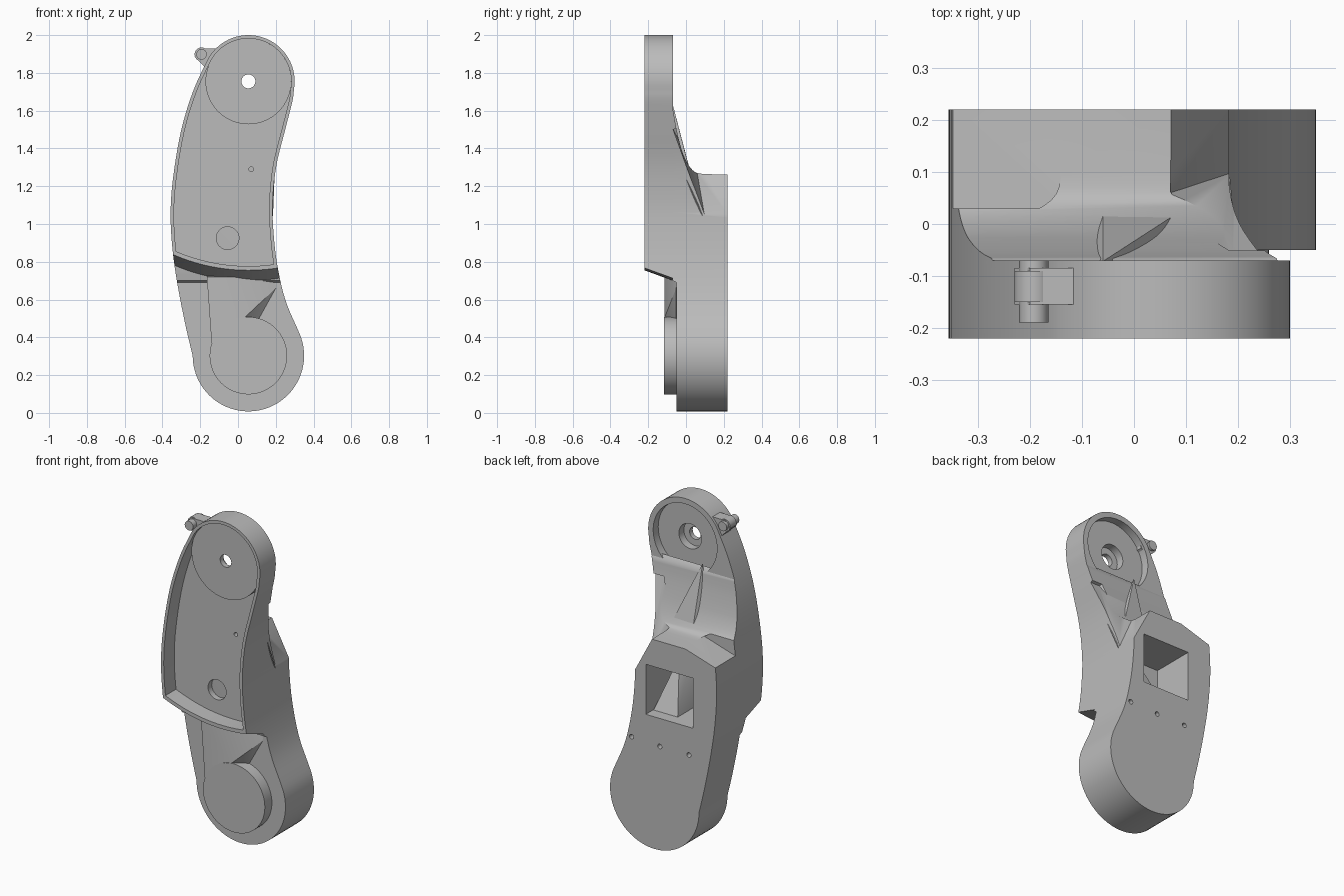
import bpy, bmesh, math
from mathutils import Vector, Matrix

if "Cube" in bpy.data.objects:
    bpy.data.objects.remove(bpy.data.objects["Cube"])

grey = bpy.data.materials.new("light_grey")
grey.diffuse_color = (0.5, 0.5, 0.5, 1)
grey.use_nodes = True
grey.node_tree.nodes["Principled BSDF"].inputs["Base Color"].default_value = grey.diffuse_color
CX, TOP_Z, LOW_Z = 0.055, 1.755, 0.303


def finish(name, bm):
    bmesh.ops.recalc_face_normals(bm, faces=bm.faces)
    me = bpy.data.meshes.new(name)
    bm.to_mesh(me)
    bm.free()
    me.materials.append(grey)
    ob = bpy.data.objects.new(name, me)
    bpy.context.collection.objects.link(ob)
    return ob


def prism(name, pts, lo, hi, axis="y"):
    """Extrude a closed profile: (x, z) along y, or (y, z) along x."""
    bm = bmesh.new()
    place = (lambda p, d: (p[0], d, p[1])) if axis == "y" else (lambda p, d: (d, p[0], p[1]))
    a = [bm.verts.new(place(p, lo)) for p in pts]
    b = [bm.verts.new(place(p, hi)) for p in pts]
    bm.faces.new(a)
    bm.faces.new(b[::-1])
    for i in range(len(pts)):
        j = (i + 1) % len(pts)
        bm.faces.new((a[i], a[j], b[j], b[i]))
    return finish(name, bm)


def disc(name, x, z, r, y0, y1, r2=None, seg=64):
    bm = bmesh.new()
    bmesh.ops.create_cone(bm, cap_ends=True, segments=seg, radius1=r,
                          radius2=r if r2 is None else r2, depth=y1 - y0,
                          matrix=Matrix.Translation((x, (y0 + y1) / 2, z))
                          @ Matrix.Rotation(-math.pi / 2, 4, "X"))
    return finish(name, bm)


def hull(name, pts):
    bm = bmesh.new()
    vs = [bm.verts.new(p) for p in pts]
    res = bmesh.ops.convex_hull(bm, input=vs)
    junk = {g for k in ("geom_interior", "geom_unused") for g in res[k]
            if isinstance(g, bmesh.types.BMVert)}
    bmesh.ops.delete(bm, geom=list(junk), context="VERTS")
    bmesh.ops.dissolve_limit(bm, angle_limit=0.01, verts=bm.verts, edges=bm.edges)
    return finish(name, bm)


def box(name, x0, x1, y0, y1, z0, z1):
    return prism(name, [(x0, z0), (x1, z0), (x1, z1), (x0, z1)], y0, y1)


def boolean(ob, tool, op="DIFFERENCE"):
    m = ob.modifiers.new("cut", "BOOLEAN")
    m.operation, m.object, m.solver = op, tool, "EXACT"
    bpy.context.view_layer.objects.active = ob
    bpy.ops.object.modifier_apply(modifier=m.name)
    bpy.data.objects.remove(tool)


def arc(z, r, a0, a1, n):
    return [(CX + r * math.cos(math.radians(a0 + (a1 - a0) * i / n)),
             z + r * math.sin(math.radians(a0 + (a1 - a0) * i / n))) for i in range(n + 1)]


def spline(pts, n=5):
    """Smooth curve through the points, without its first and last one."""
    v = [Vector(p) for p in pts]
    v = [2 * v[0] - v[1]] + v + [2 * v[-1] - v[-2]]
    out = []
    for a, b, c, d in zip(v, v[1:], v[2:], v[3:]):
        for i in range(n):
            t = i / n
            out.append(tuple(0.5 * (2 * b + (c - a) * t + (2 * a - 5 * b + 4 * c - d) * t * t
                                    + (3 * b - a - 3 * c + d) * t ** 3)))
    return out[1:]


def inset(pts, d):
    out = []
    for i, p in enumerate(pts):
        t = (Vector(pts[(i + 1) % len(pts)]) - Vector(pts[i - 1])).normalized()
        out.append((p[0] - t.y * d, p[1] + t.x * d))
    return out


# curved outline of the arm, counter-clockwise in front view
top = arc(TOP_Z, 0.245, -10, 150, 32)
low = arc(LOW_Z, 0.295, 180, 385, 40)
left = spline([top[-1], (-0.235, 1.71), (-0.3, 1.5), (-0.343, 1.25), (-0.357, 1.05),
               (-0.345, 0.85), (-0.315, 0.65), (-0.275, 0.45), low[0]])
right = spline([low[-1], (0.25, 0.6), (0.205, 0.8), (0.185, 1.0), (0.185, 1.15),
                (0.205, 1.32), (0.25, 1.5), (0.288, 1.65), top[0]])
outline = top + left + low + right

# front shell with its conical lower lip, pocket and rear cup
shell = prism("front_shell", outline, -0.22, -0.07)
boolean(shell, disc("lip", CX, TOP_Z, 1.0, -0.22, -0.07, 1.055, 192), "INTERSECT")
pocket = prism("pocket", inset(outline, 0.018), -0.3, -0.12)
boolean(pocket, disc("pocket_end", CX, TOP_Z, 0.978, -0.4, 0, None, 192), "INTERSECT")
boolean(shell, pocket)
boolean(shell, disc("cup", CX, TOP_Z, 0.212, -0.15, 0))
boolean(shell, disc("port", -0.055, 0.925, 0.06, -0.2, -0.08, None, 32))
boolean(shell, disc("pin_hole", 0.07, 1.29, 0.012, -0.2, -0.08, None, 16))

# pivot plate in the upper end, bored and counterbored
plate = disc("pivot_plate", CX, TOP_Z, 0.227, -0.195, -0.118)
boolean(plate, disc("counterbore", CX, TOP_Z, 0.075, -0.165, 0, None, 32))
boolean(plate, disc("bore", CX, TOP_Z, 0.037, -0.4, 0, None, 32))

# rear body with a concave shoulder
cove = spline([(0.225, 1.262), (0.1, 1.264), (0.035, 1.285), (-0.015, 1.37), (-0.05, 1.5), (-0.07, 1.62)])
body = prism("rear_body", [(-0.05, -0.1), (0.22, -0.1), (0.22, 1.262)] + cove[4:]
             + [(-0.085, 1.62), (-0.085, 0.78), (-0.07, 0.70), (-0.05, 0.69)], -0.6, 0.6, "x")
boolean(body, prism("body_outline", outline, -0.3, 0.22), "INTERSECT")
# sloped cut on the right shoulder, slight drop on the left one
boolean(body, hull("right_slope", [
    (0.07, 0.25, 1.265), (0.192, 0.25, 1.035), (0.192, 0.1, 1.035), (0.5, 0.25, 1.035),
    (0.5, 0.1, 1.035), (0.07, 0.06, 1.265), (0.19, -0.068, 1.5), (0.5, -0.068, 1.5),
    (0.07, 0.25, 1.6), (0.5, 0.25, 1.6)]))
boolean(body, hull("left_drop", [(x, y, z) for y in (0.03, 0.3) for x, z in
                                ((-0.14, 1.265), (-0.37, 1.195), (-0.37, 1.4))]))
# rear window and screw holes
boolean(body, box("window", -0.2, 0.113, -0.04, 0.3, 0.8, 1.1))
for x, z in ((0.207, 0.64), (0.02, 0.632), (-0.173, 0.632)):
    boolean(body, disc("screw_hole", x, z, 0.014, 0.15, 0.3, None, 16))
hull("window_wedge", [(0.11, -0.04, 0.8), (0.11, 0.15, 0.8), (-0.05, 0.15, 0.8),
                      (-0.05, -0.04, 0.8), (0.0, -0.04, 1.09), (0.03, 0.02, 1.09)])

# ribs running up the back to the cup
hull("main_rib", [(-0.06, -0.072, 1.64), (-0.11, -0.072, 1.35), (0.08, -0.072, 1.35),
                  (-0.06, 0.025, 1.27), (0.09, 0.025, 1.265), (0.0, -0.07, 1.2)])
hull("side_rib", [(0.17, -0.08, 1.48), (0.2, -0.08, 1.42), (0.185, 0.09, 1.04),
                  (0.1, 0.03, 1.2), (0.1, -0.08, 1.2)])

# lower joint boss and the wedge joining it to the lip
disc("joint_boss", CX, LOW_Z, 0.205, -0.117, -0.04)
hull("boss_wedge", [(-0.165, -0.115, 0.72), (-0.02, -0.115, 0.72), (0.03, -0.115, 0.5),
                    (-0.14, -0.115, 0.37), (-0.165, -0.04, 0.73), (0.2, -0.045, 0.72),
                    (0.2, -0.052, 0.66), (0.1, -0.052, 0.48), (-0.14, -0.04, 0.37)])

# cable clip beside the upper end
prism("clip_block", [(-0.23, 1.885), (-0.175, 1.83), (-0.12, 1.86), (-0.115, 1.93), (-0.2, 1.93)],
      -0.155, -0.085)
disc("clip_pin", -0.193, 1.898, 0.028, -0.19, -0.07, None, 20)
disc("clip_collar", -0.193, 1.898, 0.037, -0.15, -0.09, None, 20)

for ob in bpy.context.scene.objects:
    ob.select_set(True)
bpy.context.view_layer.objects.active = shell
bpy.ops.object.shade_smooth_by_angle(angle=math.radians(30))
